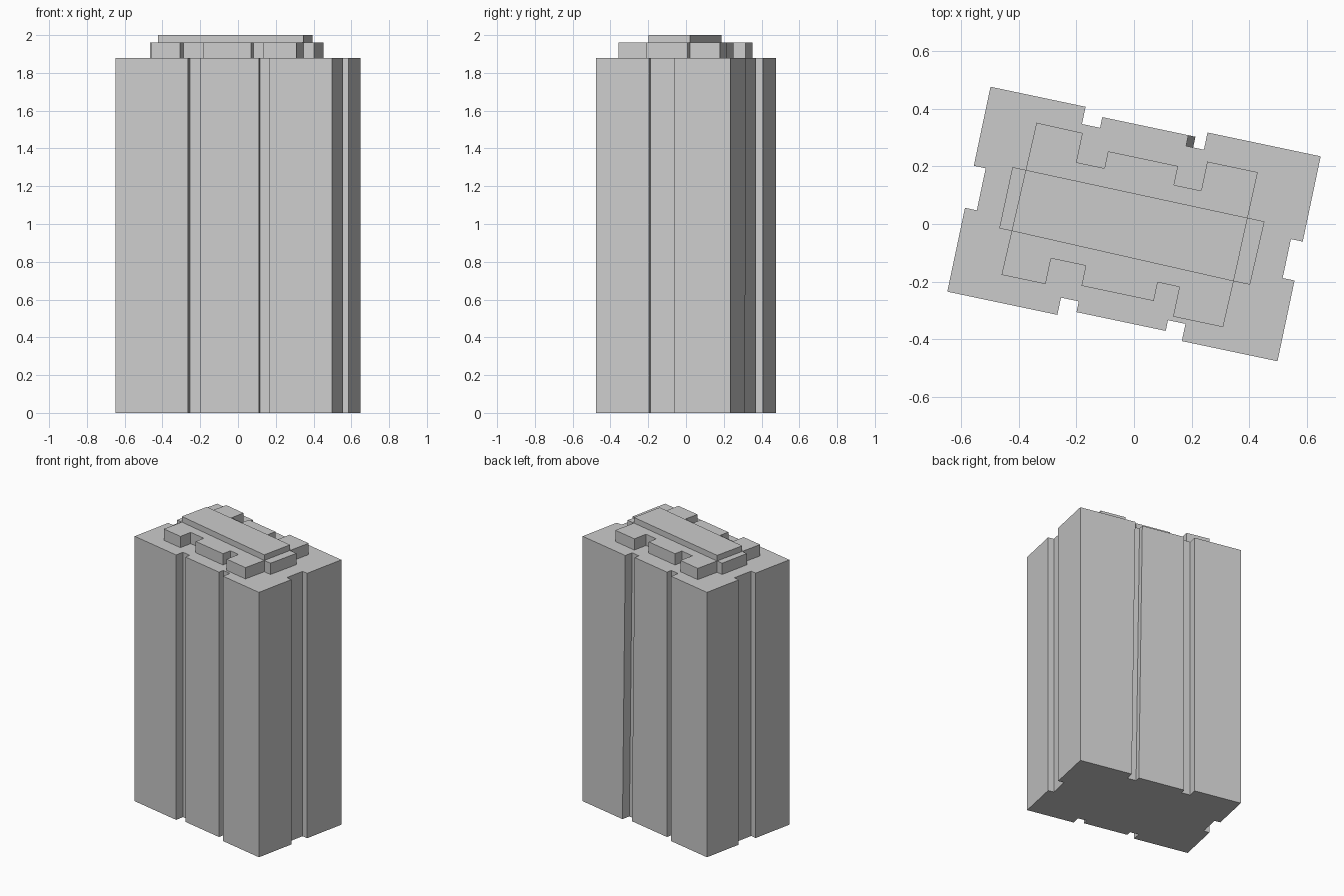
import bpy, bmesh
from mathutils import Matrix
from math import radians

if "Cube" in bpy.data.objects:
    bpy.data.objects.remove(bpy.data.objects["Cube"])

TURN = Matrix.Rotation(radians(-11.9), 4, 'Z')


def prism(name, top, z0, z1, base=None):
    """Closed block between a base outline and a top outline (counter-clockwise)."""
    base = base or top
    n = len(top)
    bm = bmesh.new()
    lo = [bm.verts.new((x, y, z0)) for x, y in base]
    hi = [bm.verts.new((x, y, z1)) for x, y in top]
    bm.faces.new(lo[::-1])
    bm.faces.new(hi)
    for i in range(n):
        j = (i + 1) % n
        bm.faces.new((lo[i], lo[j], hi[j], hi[i]))
    bmesh.ops.recalc_face_normals(bm, faces=bm.faces)
    bm.transform(TURN)
    mesh = bpy.data.meshes.new(name)
    bm.to_mesh(mesh)
    bm.free()
    obj = bpy.data.objects.new(name, mesh)
    bpy.context.collection.objects.link(obj)
    return obj


# Tower body outline: grooves on all sides, recessed middle on front and back
W, D, MID, FLOOR, SIDE = 0.585, 0.363, 0.34, 0.302, 0.543


def long_side(s, g1, g2):
    """Long wall with two grooves, ordered by increasing x; s is the side sign."""
    (a, b), (c, d) = g1, g2
    pts = [(-W, D), (a, D), (a, FLOOR), (b, FLOOR), (b, MID),
           (c, MID), (c, FLOOR), (d, FLOOR), (d, D), (W, D)]
    return [(x, s * y) for x, y in pts]


def body_outline(back_groove):
    front = long_side(-1, (-0.195, -0.132), (0.184, 0.246))
    right = [(W, -0.077), (SIDE, -0.077), (SIDE, 0.061), (W, 0.061)]
    back = long_side(1, (-0.248, -0.184), back_groove)[::-1]
    left = [(-W, 0.083), (-SIDE, 0.083), (-SIDE, -0.066), (-W, -0.066)]
    return front + right + back + left


# One back groove leans slightly from base to top
prism("tower_body", body_outline((0.121, 0.184)), 0, 1.88,
      base=body_outline((0.146, 0.21)))

# Stepped roof tier with notches and a tab at each end
roof = [
    (-0.413, -0.267), (-0.257, -0.267), (-0.257, -0.176), (-0.134, -0.176),
    (-0.134, -0.247), (0.122, -0.247), (0.122, -0.181), (0.199, -0.181),
    (0.199, -0.286), (0.376, -0.286), (0.379, -0.123), (0.437, -0.123),
    (0.441, 0.102), (0.381, 0.102), (0.383, 0.264), (0.204, 0.264),
    (0.204, 0.161), (0.108, 0.161), (0.108, 0.228), (-0.14, 0.228),
    (-0.14, 0.168), (-0.239, 0.168), (-0.239, 0.272), (-0.403, 0.274),
    (-0.406, 0.106), (-0.453, 0.106), (-0.454, -0.111), (-0.41, -0.111)]
prism("roof_tier", roof, 1.88, 1.96)

# Raised strip along the middle of the roof
prism("roof_ridge", [(-0.41, -0.111), (0.379, -0.123),
                     (0.381, 0.102), (-0.406, 0.106)], 1.96, 2.0)
